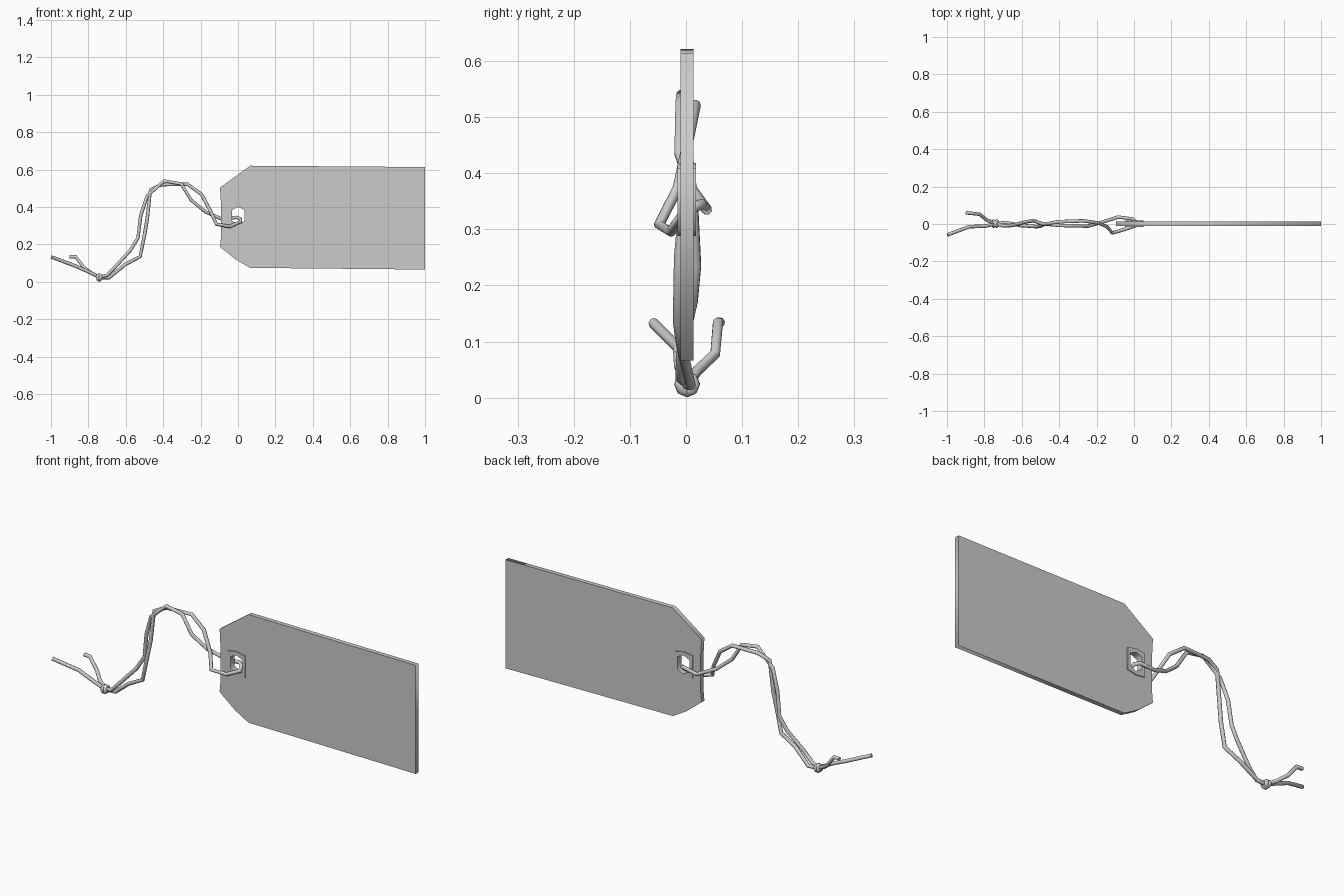
import bpy
import math

CORD_R = 0.0095


def to_mesh(obj):
    bpy.ops.object.select_all(action='DESELECT')
    obj.select_set(True)
    bpy.context.view_layer.objects.active = obj
    bpy.ops.object.convert(target='MESH')
    return bpy.context.view_layer.objects.active


def new_curve(name, dims):
    cu = bpy.data.curves.new(name, 'CURVE')
    cu.dimensions = dims
    obj = bpy.data.objects.new(name, cu)
    bpy.context.collection.objects.link(obj)
    return obj, cu


def add_spline(cu, pts, cyclic):
    sp = cu.splines.new('POLY')
    sp.points.add(len(pts) - 1)
    for p, co in zip(sp.points, pts):
        p.co = (*co, 1)
    sp.use_cyclic_u = cyclic


def plate(name, outline, hole, y, half):
    """Flat card from an x/z outline with a hole, thickened along y."""
    obj, cu = new_curve(name, '2D')
    cu.fill_mode = 'BOTH'
    cu.extrude = half
    for loop in (outline, hole):
        add_spline(cu, [(x, z, 0) for x, z in loop], True)
    obj.rotation_euler.x = math.pi / 2
    obj.location.y = y
    return to_mesh(obj)


def cord(name, pts, cyclic=False):
    """Round string along a poly path."""
    obj, cu = new_curve(name, '3D')
    cu.bevel_depth = CORD_R
    cu.bevel_resolution = 2
    cu.use_fill_caps = True
    add_spline(cu, pts, cyclic)
    obj = to_mesh(obj)
    bpy.ops.object.shade_smooth_by_angle(angle=math.radians(50))
    return obj


# Card with clipped corners, and the reinforcing patch round its hole
hole = [(0.0, 0.40), (0.036, 0.385), (0.036, 0.325),
        (0.005, 0.305), (-0.031, 0.325), (-0.031, 0.385)]
wide_hole = [(0.002 + (x - 0.002) * 1.12, 0.353 + (z - 0.353) * 1.12) for x, z in hole]
card = [(-0.096, 0.505), (0.065, 0.621), (1.0, 0.614), (1.0, 0.066), (0.065, 0.075),
        (-0.01, 0.118), (-0.096, 0.187), (-0.09, 0.25), (-0.09, 0.40)]
patch = [(-0.048, 0.41), (0.0, 0.418), (0.05, 0.408), (0.05, 0.298),
         (0.0, 0.288), (-0.048, 0.294)]
plate("tag_card", card, wide_hole, 0.0015, 0.0115)
plate("hole_patch", patch, hole, 0.0015, 0.0165)

# String: one strand from the knot, through the hole, and back to the knot
cord("string_loop", [
    (-0.75, 0.0, 0.024), (-0.69, 0.008, 0.022), (-0.605, -0.008, 0.092),
    (-0.523, -0.014, 0.135), (-0.50, -0.012, 0.25), (-0.485, -0.004, 0.34),
    (-0.468, 0.0, 0.493), (-0.41, 0.012, 0.52), (-0.27, 0.017, 0.522),
    (-0.195, 0.006, 0.468), (-0.145, -0.014, 0.375), (-0.115, -0.048, 0.308),
    (-0.045, -0.027, 0.296), (0.015, -0.008, 0.322), (0.012, 0.012, 0.338),
    (-0.01, 0.028, 0.345), (-0.085, 0.037, 0.335), (-0.175, 0.008, 0.375),
    (-0.25, -0.012, 0.437), (-0.305, -0.01, 0.525), (-0.395, -0.008, 0.54),
    (-0.485, 0.0, 0.46), (-0.52, 0.012, 0.355), (-0.535, 0.018, 0.235),
    (-0.575, 0.012, 0.17), (-0.655, -0.008, 0.082), (-0.70, -0.01, 0.035),
    (-0.75, 0.004, 0.026)])

# Loose ends beyond the knot
cord("string_end_front", [(-0.745, 0.0, 0.026), (-0.80, -0.012, 0.055),
                          (-0.88, -0.014, 0.089), (-0.997, -0.058, 0.133)])
cord("string_end_back", [(-0.745, 0.005, 0.026), (-0.785, 0.02, 0.048),
                         (-0.825, 0.052, 0.078), (-0.868, 0.057, 0.134),
                         (-0.90, 0.06, 0.134)])

# Knot: two small crossing rings round the strands
for i, lean in enumerate((-0.6, 0.6)):
    ring = []
    for k in range(8):
        a = 2 * math.pi * k / 8
        ring.append((-0.742 + lean * 0.014 * math.cos(a),
                     0.002 + 0.014 * math.cos(a), 0.024 + 0.014 * math.sin(a)))
    cord(f"knot_ring_{i + 1}", ring, True)
